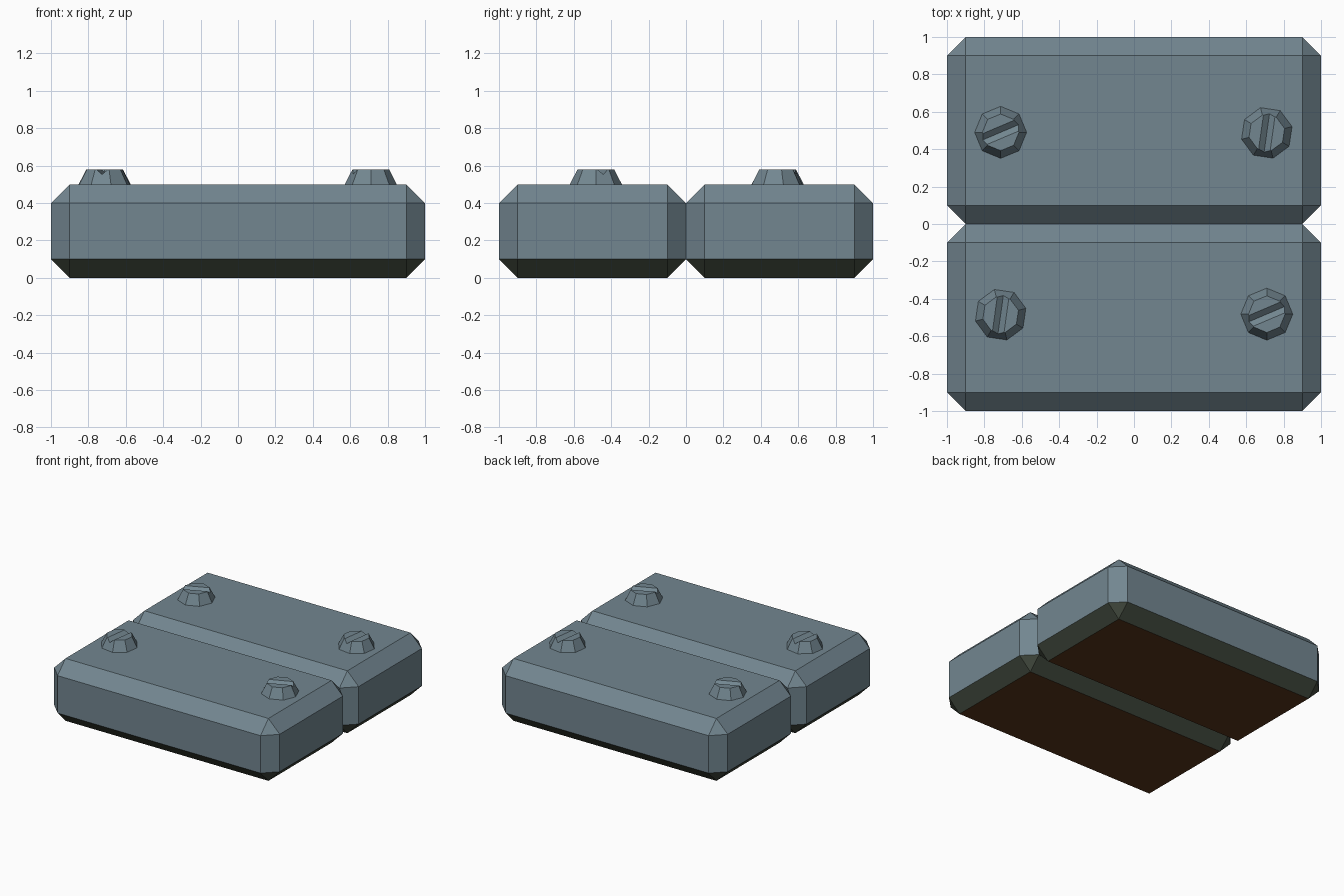
import bpy, bmesh, math
from mathutils import Matrix

if "Cube" in bpy.data.objects:
    bpy.data.objects.remove(bpy.data.objects["Cube"])


def material(name, rgb):
    m = bpy.data.materials.new(name)
    m.diffuse_color = (*rgb, 1)
    m.use_nodes = True
    m.node_tree.nodes["Principled BSDF"].inputs["Base Color"].default_value = m.diffuse_color
    return m


steel = material("blue_grey", (0.17, 0.24, 0.28))
grime = material("dark_olive", (0.055, 0.069, 0.048))
brown = material("dark_brown", (0.10, 0.037, 0.011))


def make_object(name, bm, mats):
    bmesh.ops.recalc_face_normals(bm, faces=bm.faces)
    me = bpy.data.meshes.new(name)
    bm.to_mesh(me)
    bm.free()
    for m in mats:
        me.materials.append(m)
    ob = bpy.data.objects.new(name, me)
    bpy.context.collection.objects.link(ob)
    return ob


# Chamfered slab; the lower chamfer and underside are coloured by direction
def slab(name, y):
    bm = bmesh.new()
    bmesh.ops.create_cube(bm, size=1, matrix=Matrix.Translation((0, y, 0.25))
                          @ Matrix.Diagonal((2, 1, 0.5, 1)))
    bmesh.ops.bevel(bm, geom=bm.edges[:], offset=0.1, offset_type='OFFSET',
                    segments=1, profile=0.5, affect='EDGES')
    bmesh.ops.recalc_face_normals(bm, faces=bm.faces)
    for f in bm.faces:
        f.normal_update()
        f.material_index = 2 if f.normal.z < -0.9 else 1 if f.normal.z < -0.3 else 0
    make_object(name, bm, [steel, grime, brown])


# Eight-sided screw head with a V-shaped slot
def screw(name, x, y, turn, slot):
    bm = bmesh.new()
    bmesh.ops.create_cone(bm, cap_ends=True, segments=8, radius1=0.139,
                          radius2=0.098, depth=0.08,
                          matrix=Matrix.Translation((x, y, 0.54))
                          @ Matrix.Rotation(math.radians(turn), 4, 'Z'))
    head = make_object(name, bm, [steel])

    # slot cutter: triangular prism along the slot direction
    bm = bmesh.new()
    profile = [(-0.06, 0.605), (0.06, 0.605), (0, 0.553)]
    face = bm.faces.new([bm.verts.new((-0.2, v, z)) for v, z in profile])
    ext = bmesh.ops.extrude_face_region(bm, geom=[face])
    bmesh.ops.translate(bm, vec=(0.4, 0, 0),
                        verts=[g for g in ext["geom"] if isinstance(g, bmesh.types.BMVert)])
    bm.transform(Matrix.Translation((x, y, 0)) @ Matrix.Rotation(math.radians(slot), 4, 'Z'))
    cutter = make_object("slot_cutter", bm, [steel])
    cutter.hide_render = True

    mod = head.modifiers.new("slot", 'BOOLEAN')
    mod.operation = 'DIFFERENCE'
    mod.solver = 'EXACT'
    mod.object = cutter
    bpy.context.view_layer.objects.active = head
    bpy.ops.object.modifier_apply(modifier=mod.name)
    bpy.data.objects.remove(cutter)


slab("front_slab", -0.5)
slab("back_slab", 0.5)

screw("screw_back_left", -0.713, 0.49, 0, 23)
screw("screw_back_right", 0.71, 0.487, 14, 82)
screw("screw_front_left", -0.713, -0.485, 14, 82)
screw("screw_front_right", 0.71, -0.482, 0, 23)
